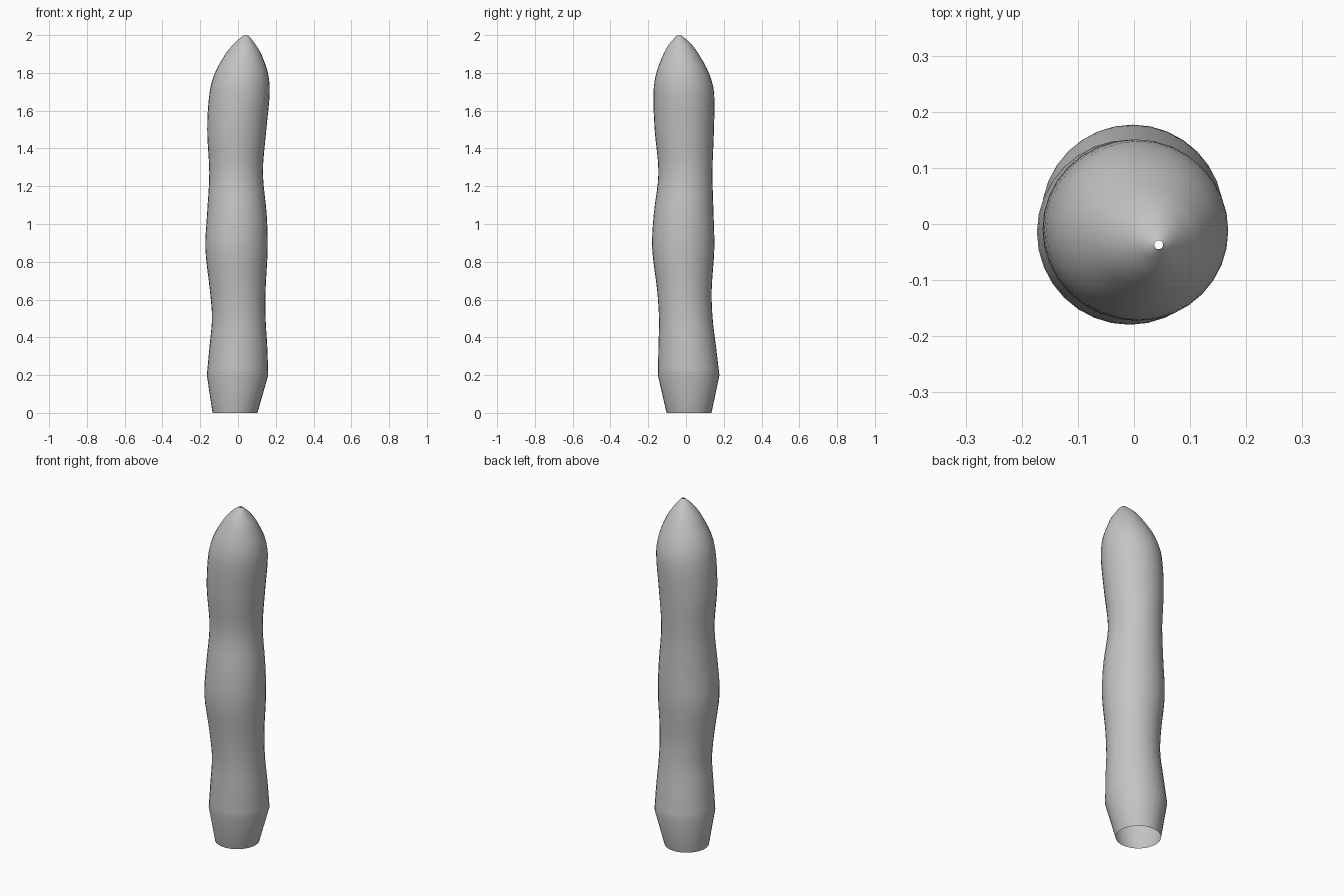
import bpy, bmesh, math

if "Cube" in bpy.data.objects:
    bpy.data.objects.remove(bpy.data.objects["Cube"])

# Height, then x and y extents (left, right, front, back) of the wobbly stalk
PROFILE = [
    (0.00, -0.135, 0.103, -0.103, 0.135),
    (0.20, -0.165, 0.160, -0.149, 0.177),
    (0.35, -0.151, 0.155, -0.146, 0.159),
    (0.50, -0.138, 0.146, -0.143, 0.141),
    (0.65, -0.149, 0.146, -0.153, 0.136),
    (0.87, -0.173, 0.157, -0.179, 0.150),
    (1.05, -0.164, 0.152, -0.171, 0.146),
    (1.27, -0.152, 0.132, -0.146, 0.140),
    (1.50, -0.163, 0.150, -0.166, 0.148),
    (1.70, -0.150, 0.168, -0.172, 0.148),
    (1.80, -0.122, 0.158, -0.157, 0.121),
    (1.90, -0.066, 0.123, -0.119, 0.067),
    (1.95, -0.026, 0.093, -0.091, 0.030),
    (1.985, 0.012, 0.067, -0.061, -0.008),
    (2.00, 0.036, 0.052, -0.045, -0.029),
]
SIDES = 32
STEPS = 4


def smooth_between(i, z):
    """Cubic interpolation on span i; the straight foot is left out of it."""
    a, b = PROFILE[i], PROFILE[i + 1]
    p = PROFILE[i - 1] if i > 1 else a
    n = PROFILE[min(i + 2, len(PROFILE) - 1)]
    h = b[0] - a[0]
    t = (z - a[0]) / h
    out = []
    for k in range(1, 5):
        m0 = (b[k] - p[k]) / (b[0] - p[0]) * h
        m1 = (n[k] - a[k]) / (n[0] - a[0]) * h
        out.append((2*t**3 - 3*t*t + 1) * a[k] + (t**3 - 2*t*t + t) * m0
                   + (3*t*t - 2*t**3) * b[k] + (t**3 - t*t) * m1)
    return (z, *out)


# Straight tapered foot, then smooth rings up to the tip
rings = [PROFILE[0]]
for i in range(1, len(PROFILE) - 1):
    for s in range(STEPS):
        z0, z1 = PROFILE[i][0], PROFILE[i + 1][0]
        rings.append(smooth_between(i, z0 + (z1 - z0) * s / STEPS))
rings.append(PROFILE[-1])

# Open-ended tube skinned through the rings
bm = bmesh.new()
loops = []
for z, x0, x1, y0, y1 in rings:
    loop = []
    for k in range(SIDES):
        a = math.tau * k / SIDES
        loop.append(bm.verts.new(((x0 + x1) / 2 + (x1 - x0) / 2 * math.cos(a),
                                  (y0 + y1) / 2 + (y1 - y0) / 2 * math.sin(a), z)))
    loops.append(loop)
for lo, hi in zip(loops, loops[1:]):
    for k in range(SIDES):
        j = (k + 1) % SIDES
        bm.faces.new((lo[k], lo[j], hi[j], hi[k])).smooth = True

mesh = bpy.data.meshes.new("pointed_stalk")
bm.to_mesh(mesh)
bm.free()
grey = bpy.data.materials.new("plain grey")
grey.diffuse_color = (0.55, 0.55, 0.55, 1)
grey.use_nodes = True
grey.node_tree.nodes["Principled BSDF"].inputs["Base Color"].default_value = grey.diffuse_color
mesh.materials.append(grey)
stalk = bpy.data.objects.new("pointed_stalk", mesh)
bpy.context.collection.objects.link(stalk)
